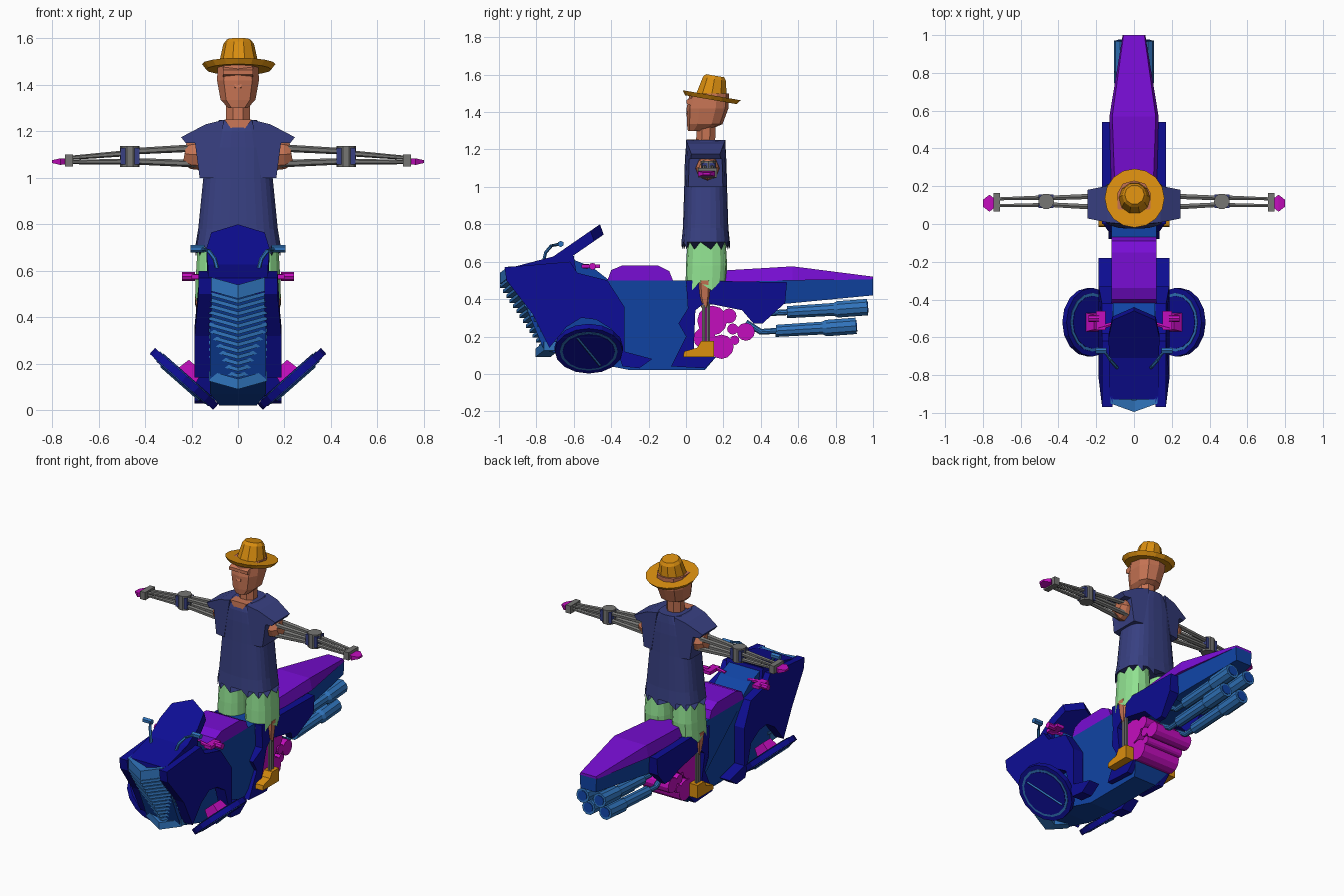
import bpy, bmesh, math
from mathutils import Vector

def mat(name, *rgb):
    m = bpy.data.materials.new(name)
    m.diffuse_color = [(c / 255 / 12.92 if c < 11 else ((c / 255 + 0.055) / 1.055) ** 2.4) for c in rgb] + [1]
    return m

NAVY = mat("navy", 13, 13, 148)
BLUE = mat("blue", 16, 68, 165)
STEEL = mat("steel_blue", 48, 116, 188)
PURPLE = mat("purple", 120, 13, 212)
MAGENTA = mat("magenta", 196, 13, 190)
ORANGE = mat("orange", 218, 142, 15)
SKIN = mat("skin", 198, 116, 84)
CLOTH = mat("vest_blue", 56, 64, 130)
GREEN = mat("green", 145, 226, 145)
GREY = mat("grey", 118, 118, 116)

def loft(name, loops, m, mirror=False):
    """Bridge equal-sized loops of points, cap both ends, optionally mirror in x."""
    bm = bmesh.new()
    for s in ((1, -1) if mirror else (1,)):
        rings = [[bm.verts.new((s * p[0], p[1], p[2])) for p in lp] for lp in loops]
        n = len(rings[0])
        for a, b in zip(rings, rings[1:]):
            for i in range(n):
                j = (i + 1) % n
                bm.faces.new((a[i], a[j], b[j], b[i]))
        bm.faces.new(rings[0])
        bm.faces.new(rings[-1])
    bmesh.ops.recalc_face_normals(bm, faces=bm.faces)
    me = bpy.data.meshes.new(name)
    bm.to_mesh(me)
    bm.free()
    me.materials.append(m)
    ob = bpy.data.objects.new(name, me)
    bpy.context.collection.objects.link(ob)
    return ob

def slab(name, prof, x0, x1, m, mirror=False):
    """Side profile (y, z) between x0 and x1; both may be functions of (y, z)."""
    f = lambda x, p: x(*p) if callable(x) else x
    return loft(name, [[(f(x, p), p[0], p[1]) for p in prof] for x in (x0, x1)], m, mirror)

def tube(name, pts, radii, m, n=8, mirror=False, spin=0.0):
    pts = [Vector(p) for p in pts]
    loops = []
    for i, p in enumerate(pts):
        d = (pts[min(i + 1, len(pts) - 1)] - pts[max(i - 1, 0)]).normalized()
        if i and pts[i] == pts[i - 1] or i + 1 < len(pts) and pts[i] == pts[i + 1]:
            d = (pts[-1] - pts[0]).normalized()
        u = d.cross(Vector((0, 1, 0)) if abs(d.y) < 0.8 else Vector((0, 0, 1))).normalized()
        v = d.cross(u)
        loops.append([p + radii[i] * (u * math.cos(a) + v * math.sin(a))
                      for a in (spin + math.tau * k / n for k in range(n))])
    return loft(name, loops, m, mirror)

def stack(name, rings, m, n=12, jag=0.0, cx=0.0, power=1.0, mirror=False):
    """Upright body from rings (z, rx, ry, yc); jag zigzags the lowest ring."""
    sp = lambda c: math.copysign(abs(c) ** power, c)
    loops = []
    for i, (z, rx, ry, yc) in enumerate(rings):
        loops.append([(cx + rx * sp(math.cos(a)), yc + ry * sp(math.sin(a)),
                       z + (jag * (k % 2) if i == 0 else 0))
                      for k, a in ((k, math.tau * (k + 0.5) / n) for k in range(n))])
    return loft(name, loops, m, mirror)

def box(name, lo, hi, m, mirror=False):
    slab(name, [(lo[1], lo[2]), (hi[1], lo[2]), (hi[1], hi[2]), (lo[1], hi[2])], lo[0], hi[0], m, mirror)

# Bike core, narrowing toward the keel
core_w = lambda y, z: 0.12 if z > 0.05 else 0.08
slab("bike_core", [(-0.93, 0.53), (-0.42, 0.5), (0.5, 0.5), (0.5, 0.38), (0.05, 0.37), (0.03, 0.12),
                   (0.16, 0.09), (0.1, 0.02), (-0.3, 0.02), (-0.55, 0.07), (-0.76, 0.13)],
     lambda y, z: -core_w(y, z), core_w, BLUE)

# Front fairing with wheel arch cutout
slab("front_fairing", [(-0.97, 0.57), (-0.62, 0.6), (-0.58, 0.54), (-0.42, 0.5), (-0.33, 0.36), (-0.33, 0.12),
                       (-0.18, 0.08), (-0.25, 0.03), (-0.34, 0.04), (-0.4, 0.24), (-0.48, 0.29), (-0.56, 0.3),
                       (-0.64, 0.25), (-0.73, 0.14), (-0.82, 0.32), (-0.96, 0.5)],
     0.115, lambda y, z: 0.17 if z > 0.45 else 0.187, NAVY, True)
slab("hood", [(-0.93, 0.57), (-0.7, 0.63), (-0.6, 0.63), (-0.58, 0.5), (-0.93, 0.5)], -0.13, 0.13, NAVY)
slab("dashboard", [(-0.6, 0.61), (-0.5, 0.57), (-0.41, 0.5), (-0.6, 0.48)], -0.11, 0.11, BLUE)

# Windscreen plate leaning back
screen = [(-0.13, 0.6), (-0.135, 0.7), (-0.115, 0.765), (0, 0.8), (0.115, 0.765), (0.135, 0.7), (0.13, 0.6)]
sy = lambda z: -0.46 + (z - 0.8) * 1.45
loft("windscreen", [[(x, sy(z), z) for x, z in screen],
                    [(x, sy(z) + 0.02, z - 0.055) for x, z in screen]], NAVY)

# Chevron grille
def chevron(name, y, z, h, d, m):
    prof = [(0, 0), (d, 0), (d, h), (0, h)]
    loft(name, [[(x, y + dy + a, z + dz + b) for a, b in prof]
                for x, dy, dz in ((-0.125, 0, 0), (0, -0.045, -0.035), (0.125, 0, 0))], m)

chevron("grille_cap", -0.95, 0.515, 0.06, 0.06, STEEL)
for i in range(13):
    t = i / 12
    chevron("grille_slat", -0.95 + 0.21 * t, 0.495 - 0.32 * t, 0.017, 0.08, STEEL)
chevron("grille_foot", -0.76, 0.125, 0.045, 0.08, STEEL)

# Rear side panels
slab("rear_panel", [(0.0, 0.5), (0.54, 0.49), (0.53, 0.38), (0.41, 0.27), (0.36, 0.27), (0.3, 0.34), (0.1, 0.38),
                    (0.05, 0.34), (0.04, 0.1), (0.16, 0.09), (0.1, 0.03), (-0.08, 0.04), (0.0, 0.2),
                    (-0.04, 0.27), (0.01, 0.35)],
     0.1, lambda y, z: 0.17 if z > 0.3 else 0.135, NAVY, True)

# Seat and tail
slab("seat", [(-0.42, 0.5), (-0.4, 0.555), (-0.34, 0.58), (-0.15, 0.58), (-0.09, 0.55), (-0.07, 0.5)],
     -0.12, 0.12, PURPLE)
def trapezoids(name, secs, m):
    loft(name, [[(-wb, y, zb), (wb, y, zb), (wt, y, zt), (-wt, y, zt)] for y, wb, wt, zb, zt in secs], m)
trapezoids("tail_cover", [(0.15, 0.12, 0.1, 0.49, 0.55), (0.57, 0.13, 0.115, 0.5, 0.575),
                          (1.0, 0.06, 0.055, 0.505, 0.52)], PURPLE)
trapezoids("tail_body", [(0.48, 0.11, 0.125, 0.37, 0.5), (1.0, 0.055, 0.06, 0.42, 0.507)], BLUE)

# Engine cylinders across the frame
for y, z, r in ((0.14, 0.285, 0.08), (0.19, 0.145, 0.065), (0.32, 0.225, 0.048), (0.25, 0.24, 0.03),
                (0.26, 0.18, 0.025), (0.1, 0.19, 0.06), (0.23, 0.31, 0.04)):
    tube("engine_cylinder", [(-0.13, y, z), (0.13, y, z)], [r, r], MAGENTA, 12)

# Four exhausts
for y, z in ((0.54, 0.325), (0.48, 0.225)):
    p = lambda d, h: (0.06, y + d, z + h)
    tube("exhaust", [p(-0.16, 0.05), p(-0.08, 0.0), p(0, 0.005), p(0, 0.005), p(0.25, 0.02), p(0.27, 0.02),
                     p(0.43, 0.032)], [0.017, 0.017, 0.017, 0.034, 0.036, 0.046, 0.046], STEEL, 10, True)
    tube("exhaust_mouth", [p(0.42, 0.032), p(0.434, 0.033)], [0.032, 0.032], BLUE, 10, True)

# Tilted hover discs
c, nrm = Vector((0.232, -0.52, 0.135)), Vector((0.66, 0, -0.75))
up = Vector((0.75, 0, 0.66))
def disc(name, r, h, m):
    tube(name, [c - nrm * h, c + nrm * h], [r, r], m, 16, True)
disc("disc_rim", 0.182, 0.017, NAVY)
disc("disc_ring", 0.155, 0.02, STEEL)
disc("disc_face", 0.14, 0.023, NAVY)
bar = Vector((0, -0.06, 0)) + up * 0.11
tube("disc_bar", [c + nrm * 0.022 + bar, c + nrm * 0.022 - bar], [0.008, 0.008], STEEL, 4, True)
tube("disc_hub", [c - nrm * 0.02, c - nrm * 0.075], [0.07, 0.055], MAGENTA, 4, True, math.pi / 4)

# Handlebar grips and levers
tube("grip_stem", [(0.08, -0.52, 0.575), (0.19, -0.55, 0.575)], [0.012, 0.012], MAGENTA, 6, True)
tube("grip", [(0.185, -0.5, 0.575), (0.24, -0.5, 0.575)], [0.019, 0.019], MAGENTA, 8, True)
box("grip_lever", (0.15, -0.56, 0.565), (0.2, -0.46, 0.585), MAGENTA, True)
tube("mirror_arm", [(0.09, -0.76, 0.61), (0.1, -0.75, 0.65), (0.125, -0.72, 0.685), (0.16, -0.67, 0.695)],
     [0.009] * 4, STEEL, 6, True)
tube("mirror", [(0.145, -0.67, 0.695), (0.205, -0.67, 0.695)], [0.017, 0.017], STEEL, 6, True)

# Rider legs
stack("shorts", [(0.445, 0.088, 0.108, 0.105), (0.58, 0.085, 0.11, 0.11), (0.74, 0.075, 0.1, 0.11)],
      GREEN, 14, 0.045, 0.098, 0.8, True)
stack("knee", [(0.35, 0.016, 0.018, 0.1), (0.42, 0.022, 0.035, 0.1), (0.5, 0.03, 0.04, 0.1)],
      SKIN, 6, 0.03, 0.16, 1, True)
for dy in (-0.012, 0.012):
    tube("shin_rod", [(0.16, 0.108 + dy, 0.15), (0.16, 0.108 + dy, 0.4)], [0.011, 0.011], GREY, 6, True)
slab("boot", [(-0.015, 0.09), (0.15, 0.09), (0.15, 0.175), (0.08, 0.175), (0.06, 0.14), (-0.01, 0.12)],
     0.13, 0.188, ORANGE, True)

# Vest with ragged hem and cap sleeves
stack("vest", [(0.665, 0.185, 0.13, 0.105), (0.78, 0.172, 0.122, 0.105), (1.0, 0.15, 0.115, 0.105),
               (1.13, 0.15, 0.112, 0.105), (1.2, 0.13, 0.108, 0.105), (1.25, 0.08, 0.1, 0.108)],
      CLOTH, 28, 0.04, 0, 0.7)
sleeve = [(0.06, 1.25), (0.14, 1.23), (0.245, 1.175), (0.225, 1.15), (0.185, 1.15), (0.165, 1.0), (0.1, 1.0)]
loft("sleeve", [[(x, 0.105 + s * (0.105 - 0.2 * max(0, x - 0.1)), z) for x, z in sleeve] for s in (-1, 1)],
     CLOTH, True)
loft("neckline", [[(-0.06, y + 0.006, 1.252), (0.06, y + 0.006, 1.252), (0, y, 1.175)] for y in (-0.002, 0.06)], SKIN)

# Arms: stump, rods, elbow, wrist, hand
tube("upper_arm", [(0.13, 0.115, 1.1), (0.2, 0.115, 1.1), (0.23, 0.115, 1.105)], [0.07, 0.062, 0.045], SKIN, 8, True)
for a in (-1, 1):
    for b in (-1, 1):
        tube("upper_rod", [(0.18, 0.118 + a * 0.03, 1.095 + b * 0.034), (0.44, 0.12 + a * 0.018, 1.093 + b * 0.022)],
             [0.016, 0.014], GREY, 6, True)
        tube("fore_rod", [(0.48, 0.12 + a * 0.02, 1.088 + b * 0.018), (0.725, 0.115 + a * 0.018, 1.077 + b * 0.009)],
             [0.013, 0.009], GREY, 6, True)
box("elbow", (0.425, 0.085, 1.058), (0.505, 0.155, 1.128), CLOTH, True)
tube("elbow_joint", [(0.465, 0.12, 1.047), (0.465, 0.12, 1.138)], [0.042, 0.042], GREY, 10, True)
box("wrist", (0.71, 0.065, 1.05), (0.745, 0.165, 1.1), GREY, True)
loft("hand", [[(x, 0.11 - w, 1.07 - h), (x, 0.11 + w, 1.07 - h), (x, 0.11 + w, 1.07 + h), (x, 0.11 - w, 1.07 + h)]
              for x, w, h in ((0.74, 0.025, 0.012), (0.765, 0.045, 0.014), (0.8, 0.018, 0.006))], MAGENTA, True)

# Neck and head with brow and nose
stack("neck", [(1.2, 0.08, 0.075, 0.11), (1.25, 0.055, 0.055, 0.105), (1.36, 0.055, 0.055, 0.11)], SKIN, 8)
stack("head", [(1.3, 0.042, 0.05, 0.06), (1.335, 0.078, 0.095, 0.1), (1.42, 0.094, 0.112, 0.115),
               (1.5, 0.09, 0.105, 0.125)], SKIN, 10, 0, 0, 0.8)
slab("nose", [(0.03, 1.45), (0.0, 1.39), (0.03, 1.38)], -0.015, 0.015, SKIN)
slab("brow", [(0.04, 1.48), (0.003, 1.465), (0.003, 1.445), (0.04, 1.43)], -0.065, 0.065, SKIN)

# Hat, tipped back
h0, ax = Vector((0.003, 0.135, 1.478)), Vector((0, 0.17, 0.985))
tube("hat_brim", [h0 - ax * 0.012, h0 + ax * 0.012], [0.14, 0.158], ORANGE, 16)
tube("hat_crown", [h0, h0 + ax * 0.1, h0 + ax * 0.118], [0.088, 0.066, 0.052], ORANGE, 10)
